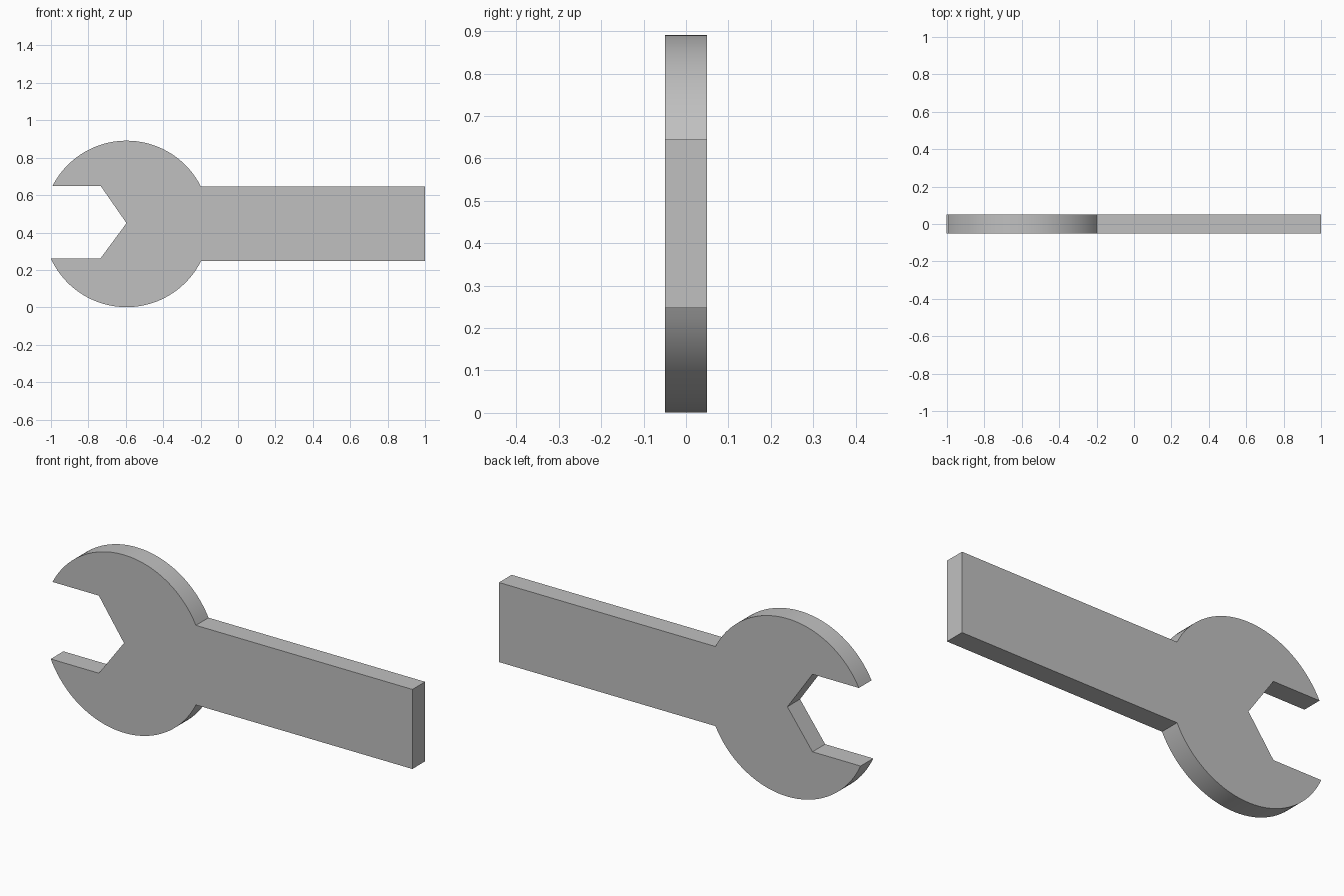
import bpy
import bmesh
from math import asin, cos, pi, radians, sin, sqrt

cube = bpy.data.objects.get("Cube")
if cube:
    bpy.data.objects.remove(cube, do_unlink=True)

# Main dimensions
CX, CZ, R = -0.596, 0.446, 0.445       # round head
HANDLE_LOW, HANDLE_HIGH = 0.247, 0.645
JAW_LOW, JAW_HIGH = 0.262, 0.65
HALF_THICK = 0.05
STEPS = 40


def arc(start, end):
    """Points along the head's rim between two angles."""
    angles = [start + (end - start) * i / STEPS for i in range(STEPS + 1)]
    return [(CX + R * cos(a), CZ + R * sin(a)) for a in angles]


def rim_angle(z):
    return asin((z - CZ) / R)


# Outline: handle end, upper rim, jaw notch, lower rim
outline = [(1, HANDLE_LOW), (1, HANDLE_HIGH)]
outline += arc(rim_angle(HANDLE_HIGH), pi - rim_angle(JAW_HIGH))
outline += [(-0.735, JAW_HIGH), (-0.596, 0.45), (-0.735, JAW_LOW)]
outline += arc(pi - rim_angle(JAW_LOW), 2 * pi + rim_angle(HANDLE_LOW))

# Extrude the outline through the thickness
bm = bmesh.new()
face = bm.faces.new([bm.verts.new((x, -HALF_THICK, z)) for x, z in outline])
extruded = bmesh.ops.extrude_face_region(bm, geom=[face], use_keep_orig=True)
moved = [v for v in extruded["geom"] if isinstance(v, bmesh.types.BMVert)]
bmesh.ops.translate(bm, verts=moved, vec=(0, 2 * HALF_THICK, 0))
bmesh.ops.recalc_face_normals(bm, faces=bm.faces)
mesh = bpy.data.meshes.new("wrench")
bm.to_mesh(mesh)
bm.free()
wrench = bpy.data.objects.new("wrench", mesh)
bpy.context.collection.objects.link(wrench)

# Plain grey metal
grey = bpy.data.materials.new("steel_grey")
grey.use_nodes = True
color = (0.53, 0.53, 0.53, 1)
grey.diffuse_color = color
grey.node_tree.nodes["Principled BSDF"].inputs["Base Color"].default_value = color
mesh.materials.append(grey)

# Smooth rim, sharp corners
bpy.ops.object.select_all(action="DESELECT")
wrench.select_set(True)
bpy.context.view_layer.objects.active = wrench
bpy.ops.object.shade_smooth_by_angle(angle=radians(30))
